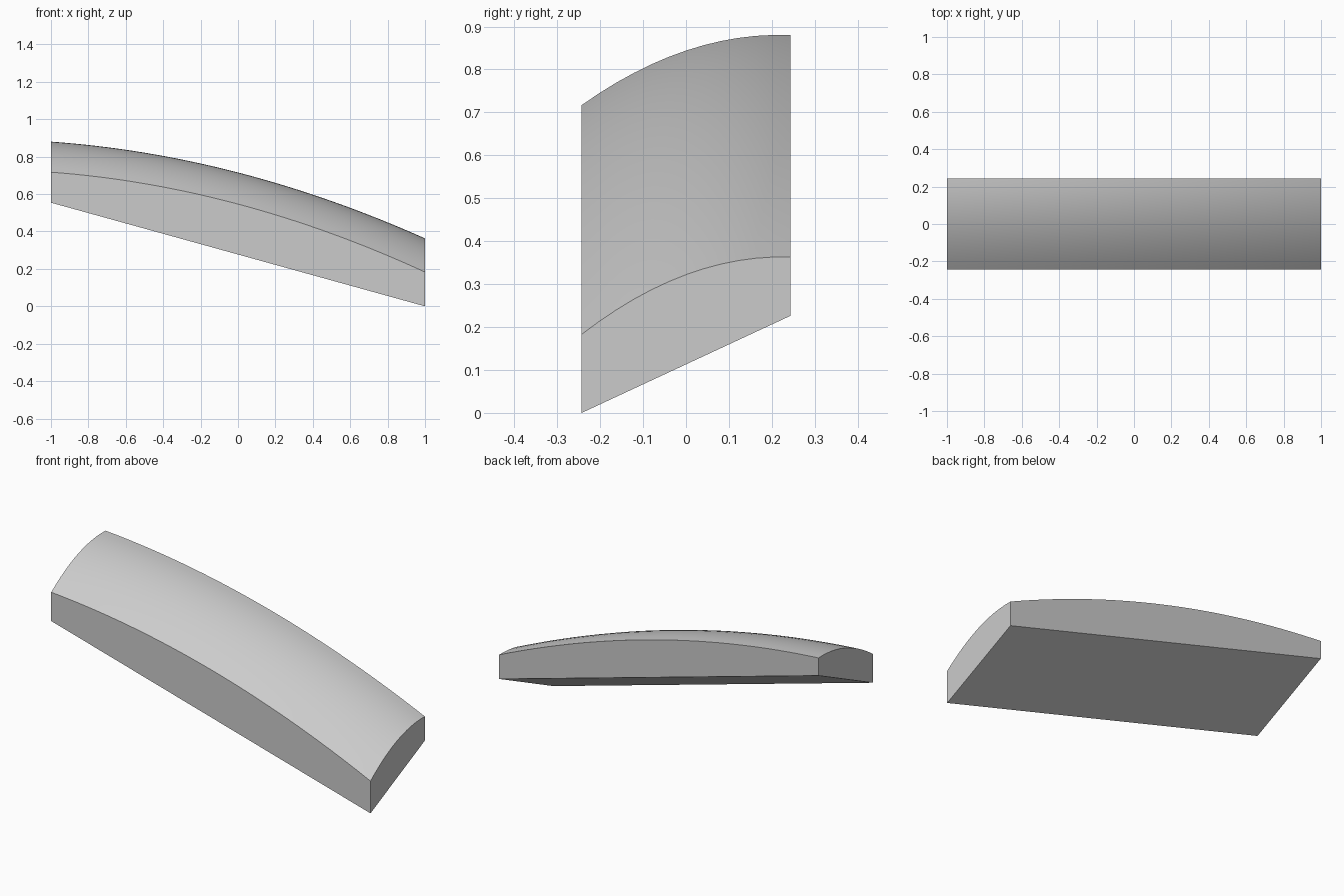
import bpy
import bmesh
import math

if "Cube" in bpy.data.objects:
    bpy.data.objects.remove(bpy.data.objects["Cube"])

HALF_W = 0.243          # half depth in y; half length in x is 1


def mix(a, b, t):
    return a + (b - a) * t


def top_height(x, y):
    """Doubly curved top: tilted plane plus a crown in each direction."""
    u, v = (x + 1) / 2, (y / HALF_W + 1) / 2
    left, right = mix(0.717, 0.880, v), mix(0.183, 0.363, v)
    crown_x = mix(0.0965, 0.0935, v) * 4 * u * (1 - u)
    crown_y = mix(0.0455, 0.0490, u) * 4 * v * (1 - v)
    return mix(left, right, u) + crown_x + crown_y


def bottom_height(x, y):
    """Flat sloping underside, lowest at the front right corner."""
    return 0.277 * (1 - x) + 0.465 * (y + HALF_W)


# Curved top sheet, extruded to the sloping underside
bm = bmesh.new()
bmesh.ops.create_grid(bm, x_segments=32, y_segments=12, size=1)
for v in bm.verts:
    v.co.y *= HALF_W
top = list(bm.verts)
result = bmesh.ops.extrude_face_region(bm, geom=bm.faces[:], use_keep_orig=True)
bottom = [g for g in result["geom"] if isinstance(g, bmesh.types.BMVert)]
for v in top:
    v.co.z = top_height(v.co.x, v.co.y)
for v in bottom:
    v.co.z = bottom_height(v.co.x, v.co.y)

# Merge the flat underside into one face
flat = [f for f in bm.faces if all(v in set(bottom) for v in f.verts)]
bmesh.ops.dissolve_faces(bm, faces=flat)
bmesh.ops.recalc_face_normals(bm, faces=bm.faces[:])

mesh = bpy.data.meshes.new("curved_block")
bm.to_mesh(mesh)
bm.free()
block = bpy.data.objects.new("curved_block", mesh)
bpy.context.collection.objects.link(block)

# Smooth crown, crisp edges
bpy.context.view_layer.objects.active = block
block.select_set(True)
bpy.ops.object.shade_smooth_by_angle(angle=math.radians(25))
